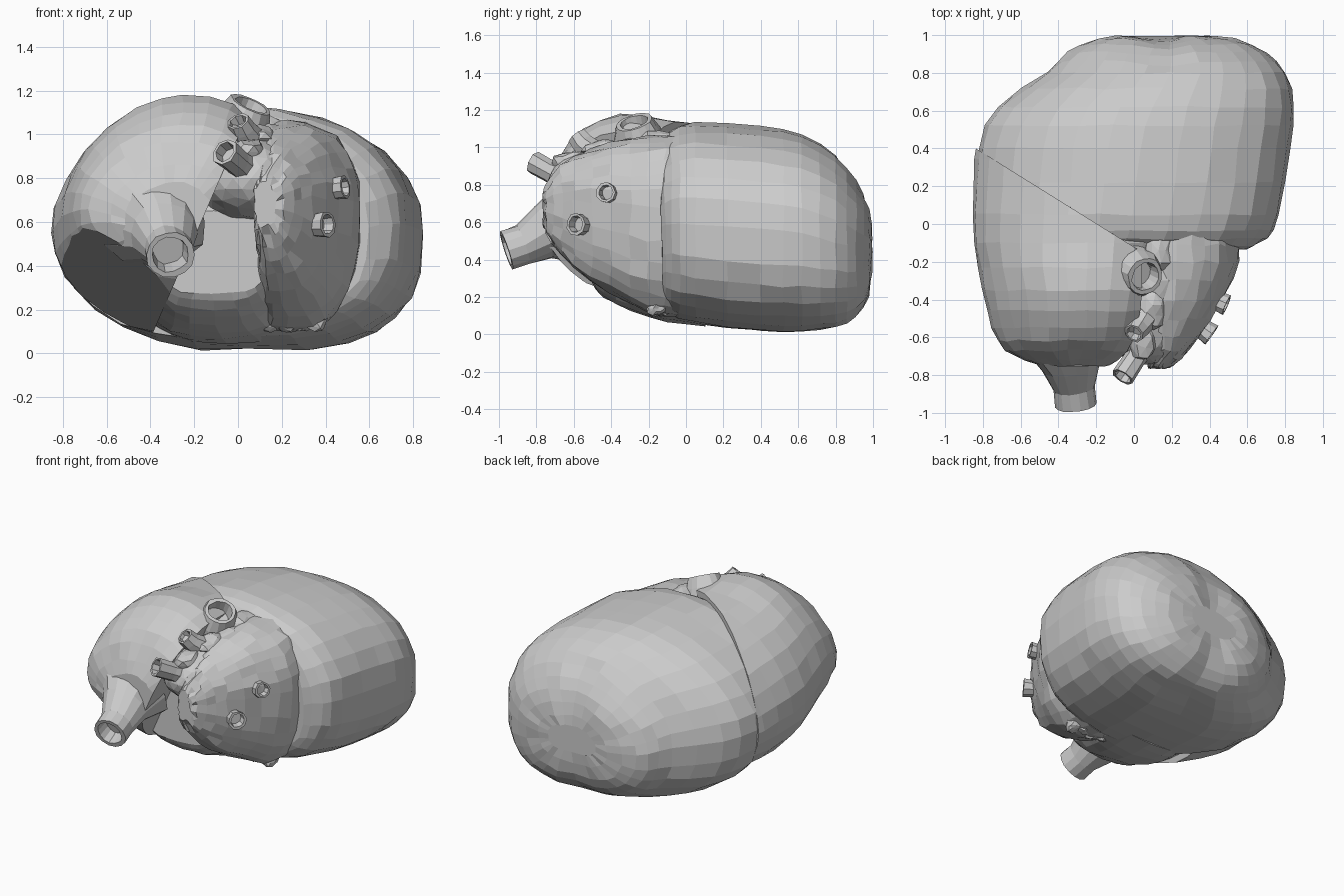
import bpy, bmesh, math, random
from mathutils import Vector

cube = bpy.data.objects.get("Cube")
if cube:
    bpy.data.objects.remove(cube, do_unlink=True)
rng = random.Random(4)

grey = bpy.data.materials.new("tissue grey")
grey.use_nodes = True
tone = (0.6, 0.6, 0.6, 1)
grey.diffuse_color = tone
grey.node_tree.nodes["Principled BSDF"].inputs["Base Color"].default_value = tone


def finish(bm, name):
    bmesh.ops.recalc_face_normals(bm, faces=bm.faces)
    mesh = bpy.data.meshes.new(name)
    bm.to_mesh(mesh)
    bm.free()
    mesh.materials.append(grey)
    obj = bpy.data.objects.new(name, mesh)
    bpy.context.collection.objects.link(obj)
    return obj


def bridge(bm, rings):
    for a, b in zip(rings, rings[1:]):
        for i in range(len(a)):
            j = (i + 1) % len(a)
            bm.faces.new((a[i], a[j], b[j], b[i]))


def power(value, exponent):
    return math.copysign(abs(value) ** (2 / exponent), value)


def spline(rows, steps):
    """Smoothly resample rows of numbers."""
    out = []
    for k in range(len(rows) - 1):
        p, q = Vector(rows[k]), Vector(rows[k + 1])
        before = Vector(rows[max(k - 1, 0)])
        after = Vector(rows[min(k + 2, len(rows) - 1)])
        for s in range(steps):
            t = s / steps
            out.append(p + (q - before) * t / 2
                       + (before * 2 - p * 5 + q * 4 - after) * t * t / 2
                       + (p * 3 - before - q * 3 + after) * t ** 3 / 2)
    return out + [Vector(rows[-1])]


def lobe(name, rows, peak, waist, exps, cuts=(), swell=0, sides=28, rough=0.006):
    """Loft of rounded sections; a row is y, left, right, bottom, top.
    peak and waist place the section's top and its widest height.
    exps shape the corners: upper right, upper left, lower left, lower right.
    swell fills out the lower left corner towards the last row."""
    bm = bmesh.new()
    rings = []
    sections = spline(rows, 2)
    for k, (y, x0, x1, z0, z1) in enumerate(sections):
        cx, cz = x0 + (x1 - x0) * peak, z0 + (z1 - z0) * waist
        ring = []
        for i in range(sides):
            a = math.tau * i / sides
            c, s = math.cos(a), math.sin(a)
            quadrant = 4 * i // sides
            e = exps[quadrant] + (swell * k / len(sections) if quadrant == 2 else 0)
            x = cx + power(c, e) * (x1 - cx if c > 0 else cx - x0)
            z = cz + power(s, e) * (z1 - cz if s > 0 else cz - z0)
            ring.append(bm.verts.new([v + rng.uniform(-rough, rough) for v in (x, y, z)]))
        rings.append(ring)
    bridge(bm, rings)
    bm.faces.new(rings[0])
    bm.faces.new(rings[-1])
    # Trim by planes and close the cut
    for point, normal in cuts:
        parts = bm.verts[:] + bm.edges[:] + bm.faces[:]
        cut = bmesh.ops.bisect_plane(bm, geom=parts, plane_co=point, plane_no=normal, clear_outer=True)
        edges = [g for g in cut["geom_cut"] if isinstance(g, bmesh.types.BMEdge)]
        bmesh.ops.contextual_create(bm, geom=edges)
    return finish(bm, name)


def vessel(name, path, radii, sides=10):
    """Open stump along a path, with a sunken bore at its end."""
    pts = [Vector(p) for p in path]
    axis = (pts[-1] - pts[-2]).normalized()
    stations = list(zip(pts, radii))
    stations += [(pts[-1], radii[-1] * 0.76), (pts[-1] - axis * radii[-1] * 0.8, radii[-1] * 0.66)]
    turn = axis.to_track_quat("Z", "Y")
    bm = bmesh.new()
    rings = []
    for p, r in stations:
        ring = []
        for i in range(sides):
            a = math.tau * i / sides
            wobble = r * rng.uniform(0.94, 1.06)
            ring.append(bm.verts.new(p + turn @ Vector((math.cos(a) * wobble, math.sin(a) * wobble, 0))))
        rings.append(ring)
    bridge(bm, rings)
    bm.faces.new(rings[-1])
    return finish(bm, name)


def lump(name, centre, size, rough, detail=2):
    bm = bmesh.new()
    bmesh.ops.create_icosphere(bm, subdivisions=detail, radius=1)
    for v in bm.verts:
        v.co = Vector(centre) + Vector([c * s for c, s in zip(v.co * rng.uniform(1 - rough, 1 + rough), size)])
    return finish(bm, name)


# Ventricles, trimmed along the slanting groove
groove = Vector((-0.5, 0.19, 0.5))
slant = Vector((-0.53, -0.85, 0))
ventricles = [
    (-0.13, -0.8, 0.6, 0.13, 1.02), (-0.08, -0.83, 0.7, 0.1, 1.09),
    (0.05, -0.84, 0.77, 0.05, 1.13), (0.4, -0.82, 0.83, 0.01, 1.11),
    (0.62, -0.72, 0.85, 0.01, 1.07), (0.8, -0.46, 0.8, 0.03, 0.96),
    (0.91, -0.35, 0.7, 0.09, 0.83), (0.98, -0.2, 0.54, 0.2, 0.69), (1.0, 0, 0.36, 0.36, 0.54)]
heart = lobe("ventricles", ventricles, 0.52, 0.5, (2.2, 1.9, 1.9, 2.7), [(groove, slant)], swell=0.9)
# Shallow crease between the two ventricles, over the rear end and underneath
for v in heart.data.vertices:
    dip = 0.03 * math.exp(-((v.co.x - 0.15) / 0.12) ** 2)
    if v.co.y > 0.85:
        v.co.y -= dip
    elif v.co.z < 0.15 and v.co.y > 0:
        v.co.z += dip * 0.7

# Right atrium, trimmed by the groove, its inner wall and its flat underside
right_atrium = [
    (0.45, -0.83, 0.3, 0.12, 1.05), (0.2, -0.85, 0.3, 0.09, 1.11), (-0.1, -0.85, 0.25, 0.09, 1.15),
    (-0.35, -0.8, 0.2, 0.17, 1.18), (-0.55, -0.75, 0.15, 0.28, 1.1),
    (-0.67, -0.68, 0.06, 0.4, 0.97), (-0.75, -0.5, -0.12, 0.48, 0.78)]
inner_wall = (Vector((-0.19, 0, 0.55)), Vector((0.92, 0, -0.4)))
underside = (Vector((-0.82, -0.3, 0.5)), Vector((-0.17, -0.12, -0.26)))
lobe("right_atrium", right_atrium, 0.55, 0.45, (2.4, 1.8, 2, 2.8), [(groove, -slant), inner_wall, underside])

# Left atrium with its steep underside, and the roof that overhangs the recess
left_atrium = [
    (-0.05, 0.08, 0.55, 0.1, 1.07), (-0.2, 0.08, 0.56, 0.12, 1.06), (-0.4, 0.09, 0.46, 0.22, 1.02),
    (-0.6, 0.09, 0.34, 0.36, 0.95), (-0.71, 0.08, 0.25, 0.48, 0.86), (-0.76, 0.08, 0.18, 0.58, 0.78)]
lobe("left_atrium", left_atrium, 0.32, 0.6, (2.1, 3, 4, 2.6), rough=0.011)
lump("left_atrium_roof", (0.06, -0.38, 0.8), (0.27, 0.37, 0.2), 0.03, 3)

# Recessed wall between the atria
septum = [
    (0.1, -0.5, 0.4, 0.04, 1.1), (-0.1, -0.5, 0.35, 0.07, 1.08),
    (-0.3, -0.45, 0.25, 0.13, 0.95), (-0.44, -0.42, 0.2, 0.2, 0.75), (-0.5, -0.38, 0.15, 0.27, 0.65)]
lobe("septum_wall", septum, 0.5, 0.5, (2.4, 2.4, 2.8, 2.8), [underside])

# Great vessels
vessel("lower_vein", [(-0.38, -0.6, 0.6), (-0.34, -0.76, 0.55), (-0.32, -0.87, 0.48), (-0.31, -0.96, 0.45)],
       [0.24, 0.15, 0.11, 0.11], 14)
vessel("upper_vein", [(0, -0.24, 0.98), (0.03, -0.26, 1.07), (0.06, -0.28, 1.135)], [0.15, 0.125, 0.1], 16)
vessel("front_stump", [(0.05, -0.62, 0.82), (0, -0.72, 0.87), (-0.06, -0.81, 0.92)], [0.08, 0.06, 0.065], 8)
vessel("middle_stump", [(0.06, -0.48, 0.96), (0.02, -0.55, 1.02), (0, -0.58, 1.06)], [0.08, 0.06, 0.055], 8)
vessel("upper_lung_vein", [(0.34, -0.35, 0.73), (0.42, -0.4, 0.75), (0.49, -0.43, 0.76)], [0.08, 0.05, 0.055], 9)
vessel("lower_lung_vein", [(0.26, -0.48, 0.58), (0.34, -0.54, 0.585), (0.41, -0.59, 0.59)], [0.09, 0.05, 0.06], 9)

# Rough tissue along the upper seam and the groove
for k, place in enumerate([(0.13, -0.14, 1.03), (0.14, -0.3, 0.99), (0.1, -0.43, 0.98), (0.05, -0.6, 0.92)]):
    lump(f"seam_tissue_{k + 1}", place, (0.08, 0.12, 0.06), 0.12)
for k in range(4):
    lump(f"groove_tissue_{k + 1}", (0.15 + k * 0.07, -0.13 - k % 2 * 0.03, 0.14), (0.05, 0.05, 0.04), 0.2)
